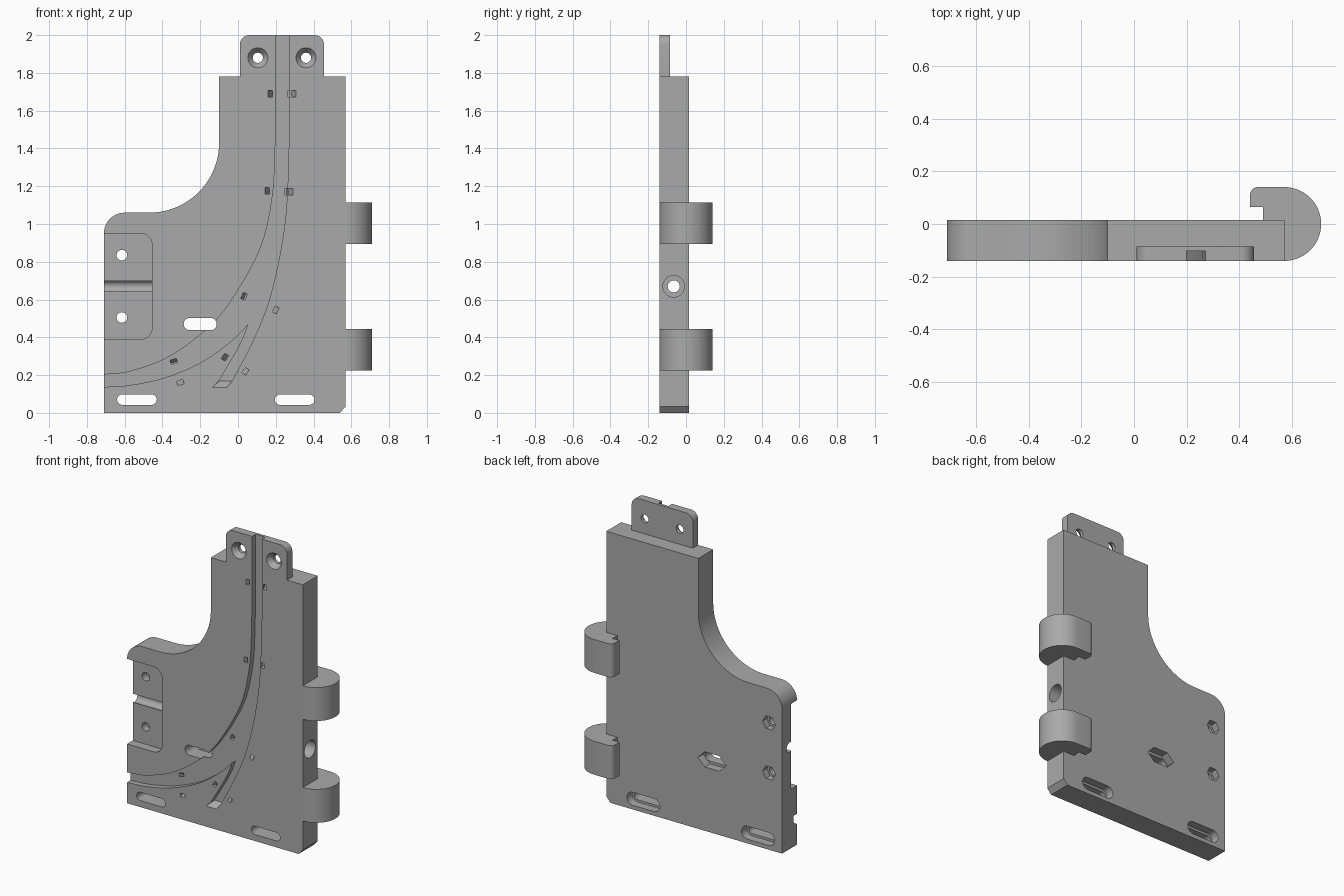
import bpy
import bmesh
import math
from math import cos, sin, pi
from mathutils import Vector

cube = bpy.data.objects.get("Cube")
if cube:
    bpy.data.objects.remove(cube, do_unlink=True)

grey = bpy.data.materials.new("plain_grey")
grey.use_nodes = True
grey.diffuse_color = (0.4, 0.4, 0.4, 1)
grey.node_tree.nodes["Principled BSDF"].inputs["Base Color"].default_value = (0.4, 0.4, 0.4, 1)

FRONT, BACK = -0.14, 0.015      # plate faces in y
OUT = 0.02                      # cutter overshoot


def loft(name, ring_a, ring_b):
    """Solid between two matching 3D outlines."""
    bm = bmesh.new()
    a = [bm.verts.new(p) for p in ring_a]
    b = [bm.verts.new(p) for p in ring_b]
    bm.faces.new(a)
    bm.faces.new(b[::-1])
    for i in range(len(a)):
        j = (i + 1) % len(a)
        bm.faces.new((a[j], a[i], b[i], b[j]))
    bmesh.ops.recalc_face_normals(bm, faces=bm.faces)
    mesh = bpy.data.meshes.new(name)
    bm.to_mesh(mesh)
    bm.free()
    mesh.materials.append(grey)
    ob = bpy.data.objects.new(name, mesh)
    bpy.context.collection.objects.link(ob)
    return ob


def through_y(name, pts, y0, y1, back_pts=None):
    return loft(name, [(x, y0, z) for x, z in pts],
                [(x, y1, z) for x, z in back_pts or pts])


def arc(cx, cy, r, start, end, n=10):
    angles = [math.radians(start + (end - start) * i / n) for i in range(n + 1)]
    return [(cx + r * cos(t), cy + r * sin(t)) for t in angles]


def ngon(cx, cy, r, n=32):
    return [(cx + r * cos(2 * pi * i / n), cy + r * sin(2 * pi * i / n)) for i in range(n)]


def slot(cx, cz, length, height, n=12):
    r, d = height / 2, (length - height) / 2
    return arc(cx + d, cz, r, -90, 90, n) + arc(cx - d, cz, r, 90, 270, n)


def smooth_path(points, steps=8):
    """Catmull-Rom curve through the points."""
    p = [Vector(q) for q in points]
    p = [2 * p[0] - p[1]] + p + [2 * p[-1] - p[-2]]
    out = []
    for a, b, c, d in zip(p, p[1:], p[2:], p[3:]):
        for i in range(steps):
            t = i / steps
            v = (2 * b + (c - a) * t + (2 * a - 5 * b + 4 * c - d) * t * t
                 + (3 * b - a - 3 * c + d) * t ** 3) / 2
            out.append(tuple(v))
    return out + [tuple(points[-1])]


def cut(part, cutters):
    for c in cutters:
        mod = part.modifiers.new("cut", "BOOLEAN")
        mod.operation, mod.solver, mod.object = "DIFFERENCE", "EXACT", c
        bpy.context.view_layer.objects.active = part
        bpy.ops.object.modifier_apply(modifier=mod.name)


# Main plate with the swept shoulder and a clipped bottom corner
outline = [(-0.71, 0), (0.54, 0), (0.57, 0.035), (0.57, 1.78), (-0.1, 1.78)]
outline += arc(-0.47, 1.43, 0.37, 0, -90, 24) + arc(-0.6, 0.95, 0.11, 90, 180)
plate = through_y("main_plate", outline, FRONT, BACK)

# Thin mounting tab on top
tab_outline = [(0.01, 1.78), (0.455, 1.78)]
tab_outline += arc(0.405, 1.95, 0.05, 0, 90) + arc(0.06, 1.95, 0.05, 90, 180)
tab = through_y("top_tab", tab_outline, FRONT, -0.085)

# Forked track channel with a ramp at the end of the spur
outer = smooth_path([(0.2, 1.6), (0.195, 1.34), (0.18, 1.13), (0.125, 0.89), (0, 0.65),
                     (-0.14, 0.467), (-0.36, 0.3), (-0.57, 0.22), (-0.71, 0.203)])
lower = smooth_path([(-0.71, 0.137), (-0.57, 0.147), (-0.39, 0.186), (-0.2, 0.265),
                     (-0.045, 0.373), (0.055, 0.47)])
spur = smooth_path([(0.055, 0.47), (0.01, 0.36), (-0.1, 0.17)])[1:]
inner = smooth_path([(-0.03, 0.17), (0.09, 0.405), (0.18, 0.65), (0.25, 1.02),
                     (0.27, 1.44), (0.272, 1.65)])
head = [(0.2, 2.05)] + outer + [(-0.75, 0.203), (-0.75, 0.137)] + lower + spur
tail = inner + [(0.272, 2.05)]
channel = through_y("channel_cutter", head + tail, FRONT - OUT, -0.103)
ramp_top = [(-0.1, 0.17), (-0.135, 0.135), (-0.06, 0.135), (-0.03, 0.17)]
ramp_end = [(-0.1, 0.17), (-0.1, 0.169), (-0.03, 0.169), (-0.03, 0.17)]
ramp = through_y("ramp_cutter", ramp_top, FRONT - 0.0005, -0.103, ramp_end)

# Left side pocket, open at the edge
pocket_outline = [(-0.75, 0.95), (-0.75, 0.39)]
pocket_outline += arc(-0.515, 0.45, 0.06, -90, 0) + arc(-0.515, 0.89, 0.06, 0, 90)
pocket = through_y("pocket_cutter", pocket_outline, FRONT - OUT, -0.08)
cutters = [channel, ramp, pocket]

# Pocket bolt holes with hexagonal nut seats behind
for z in (0.835, 0.505):
    cutters.append(through_y("bolt_cutter", ngon(-0.615, z, 0.028), FRONT - OUT, BACK + OUT))
    cutters.append(through_y("nut_cutter", ngon(-0.615, z, 0.047, 6), -0.03, BACK + OUT))

# Adjustment slots, wider at the back
for x, z, length, height, seat_h, n in ((-0.535, 0.07, 0.21, 0.055, 0.085, 12),
                                        (0.3, 0.07, 0.21, 0.055, 0.085, 12),
                                        (-0.2, 0.47, 0.175, 0.065, 0.1, 2)):
    cutters.append(through_y("slot_cutter", slot(x, z, length, height), FRONT - OUT, BACK + OUT))
    cutters.append(through_y("slot_seat_cutter", slot(x, z, length + 0.03, seat_h, n),
                             -0.04, BACK + OUT))

# Lengthwise bore with a wide mouth on the left side
for r, x0 in ((0.032, -0.75), (0.057, 0.47)):
    ring = ngon(-0.065, 0.67, r)
    cutters.append(loft("bore_cutter", [(x0, y, z) for y, z in ring],
                        [(0.6, y, z) for y, z in ring]))

# Slanted tie holes in pairs either side of the channel
tie_pairs = (((0.17, 1.69), (0.295, 1.69)), ((0.155, 1.175), (0.28, 1.17)),
             ((0.015, 0.625), (0.2, 0.545)), ((-0.345, 0.29), (-0.305, 0.16)),
             ((-0.07, 0.295), (0.04, 0.22)))
for pair in tie_pairs:
    for start, end in (pair, pair[::-1]):
        s = Vector(start)
        along = (Vector(end) - s).normalized()
        side = Vector((-along.y, along.x))
        mouth = [s + along * u * 0.012 + side * v * 0.017
                 for u, v in ((-1, -1), (1, -1), (1, 1), (-1, 1))]
        cutters.append(through_y("tie_cutter", [p - along * 0.005 for p in mouth],
                                 FRONT - 0.01, -0.07, [p + along * 0.035 for p in mouth]))
cut(plate, cutters)

# Countersunk screw holes in the tab
tab_cutters = [channel]
for x in (0.105, 0.36):
    tab_cutters.append(through_y("screw_cutter", ngon(x, 1.88, 0.027), FRONT - OUT, 0))
    tab_cutters.append(through_y("sink_cutter", ngon(x, 1.88, 0.054), FRONT - 0.001, -0.108,
                                 ngon(x, 1.88, 0.027)))
cut(tab, tab_cutters)

for c in set(cutters + tab_cutters):
    bpy.data.objects.remove(c, do_unlink=True)

# Pair of rounded hooks on the left edge
hook_outline = arc(0.57, 0, 0.14, -90, 90, 32) + arc(0.47, 0.11, 0.03, 90, 180, 6)
hook_outline += [(0.44, 0.065), (0.49, 0.065), (0.49, BACK), (0.57, BACK)]
hooks = [loft(name, [(x, y, z) for x, y in hook_outline],
              [(x, y, z + 0.22) for x, y in hook_outline])
         for name, z in (("lower_hook", 0.225), ("upper_hook", 0.895))]

# Smooth the curved walls, keep corners crisp
bpy.ops.object.select_all(action="DESELECT")
for ob in [plate, tab] + hooks:
    ob.select_set(True)
bpy.context.view_layer.objects.active = plate
bpy.ops.object.shade_smooth_by_angle(angle=math.radians(30))
